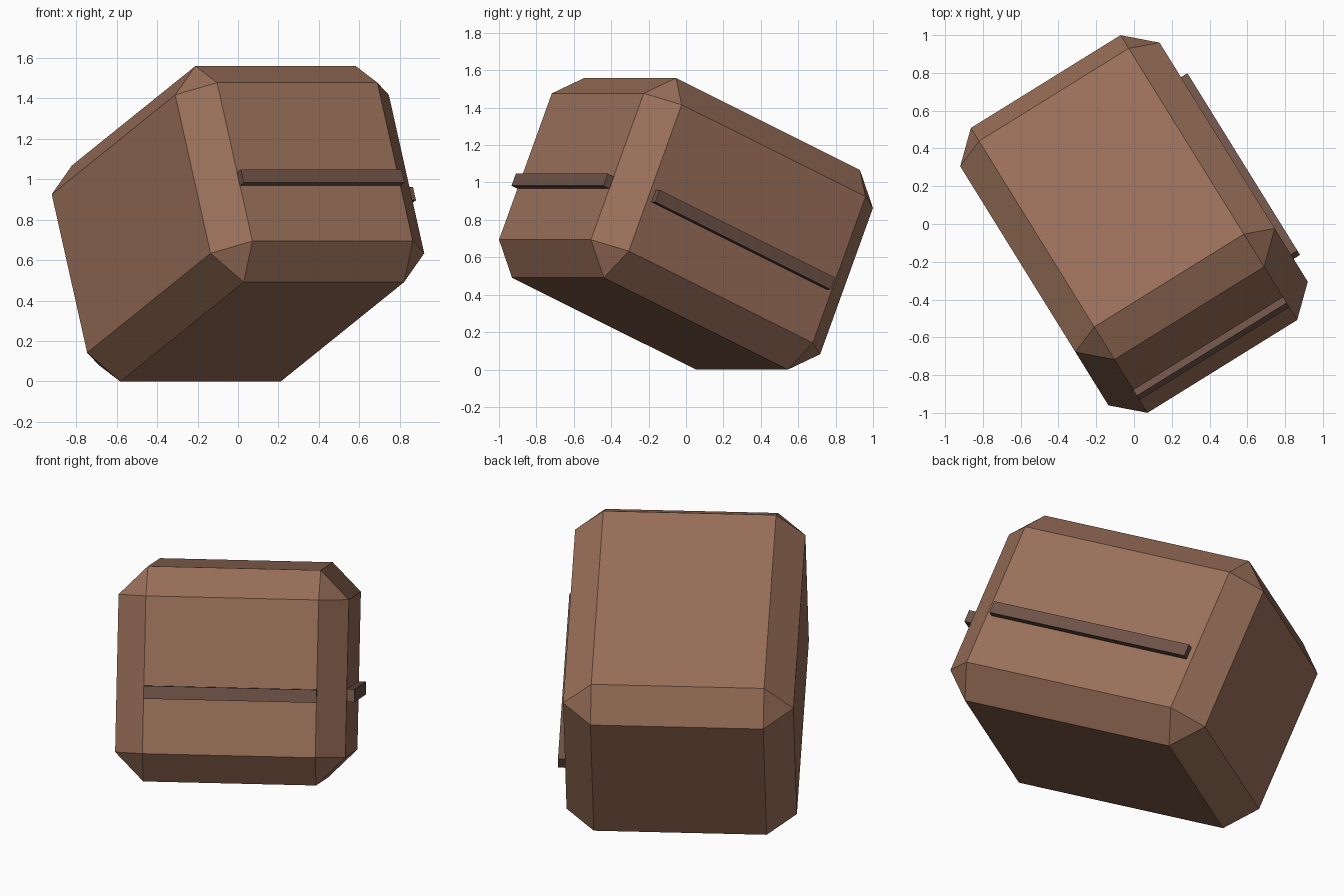
import bpy, bmesh, math
from mathutils import Matrix, Vector

if "Cube" in bpy.data.objects:
    bpy.data.objects.remove(bpy.data.objects["Cube"])

# Tumbled pose shared by all the parts
POSE = (Matrix.Translation((0, 0, 0.779))
        @ Matrix.Rotation(math.radians(31.8), 4, 'Z')
        @ Matrix.Rotation(math.radians(-23), 4, 'X'))
SIZE = Vector((1.242, 1.567, 1.16))
CHAMFER = 0.155


def material(name, rgb):
    m = bpy.data.materials.new(name)
    m.diffuse_color = (*rgb, 1)
    m.use_nodes = True
    m.node_tree.nodes["Principled BSDF"].inputs["Base Color"].default_value = m.diffuse_color
    return m


def block(name, size, center, mat, chamfer=0):
    bm = bmesh.new()
    bmesh.ops.create_cube(bm, size=1)
    bmesh.ops.scale(bm, vec=size, verts=bm.verts)
    if chamfer:
        bmesh.ops.bevel(bm, geom=bm.edges[:], offset=chamfer, segments=1,
                        affect='EDGES', profile=0.5)
    bmesh.ops.translate(bm, vec=center, verts=bm.verts)
    bmesh.ops.transform(bm, matrix=POSE, verts=bm.verts)
    bmesh.ops.recalc_face_normals(bm, faces=bm.faces)
    me = bpy.data.meshes.new(name)
    bm.to_mesh(me)
    bm.free()
    me.materials.append(mat)
    ob = bpy.data.objects.new(name, me)
    bpy.context.collection.objects.link(ob)
    return ob


brown = material("warm brown", (0.32, 0.16, 0.10))
dark = material("dark brown", (0.155, 0.085, 0.065))

# Chamfered body
block("chamfered_block", SIZE, (0, 0, 0), brown, CHAMFER)

# Raised strips on the front and right faces, half sunk into the body
T, H, LEVEL = 0.08, 0.07, -0.093
block("front_strip", (0.934, T, H), (0, -SIZE.y / 2, LEVEL), dark)
block("side_strip", (T, 1.2, H), (SIZE.x / 2, 0, LEVEL), dark)
